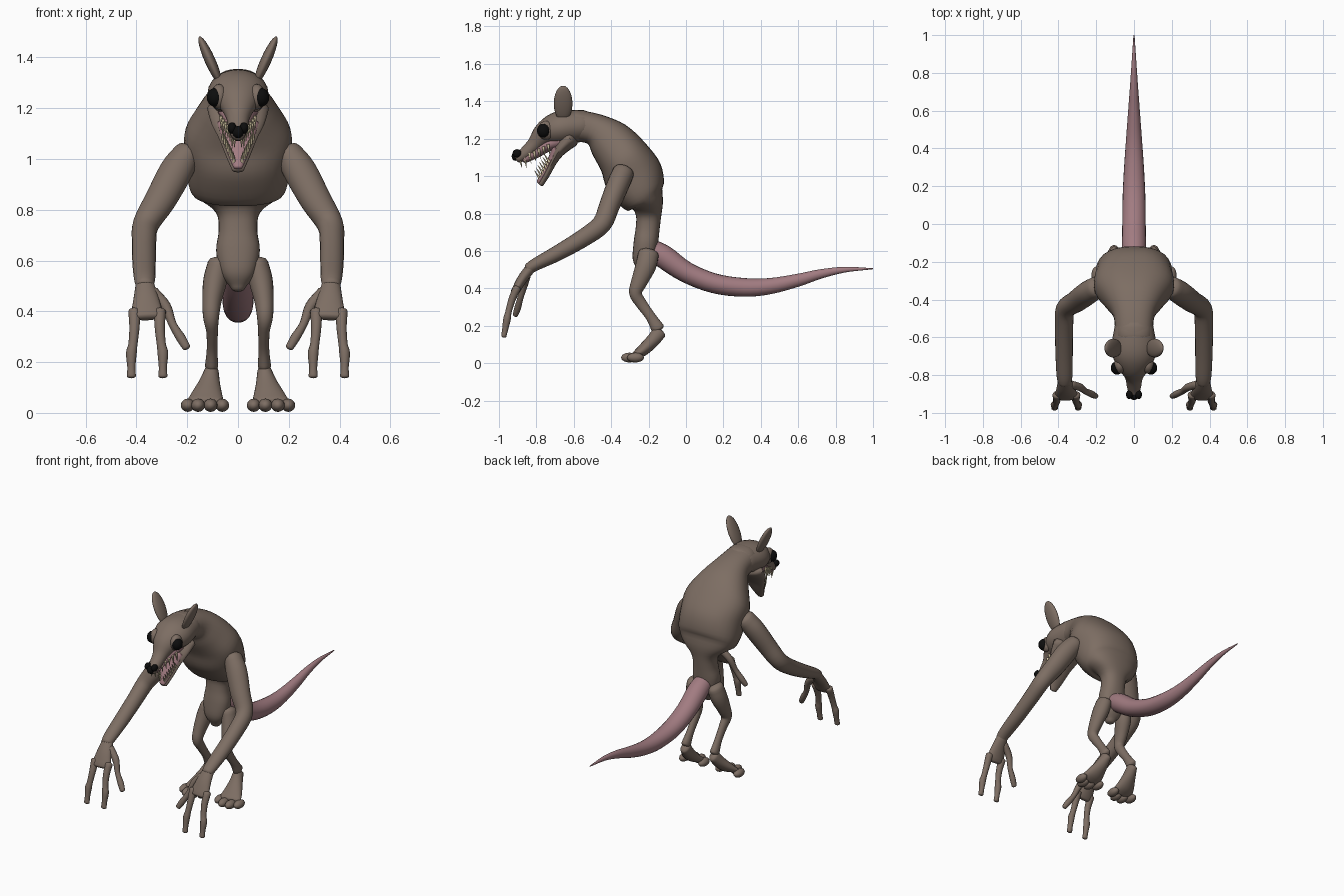
import bpy, bmesh, math
from mathutils import Vector, Matrix


def mat(name, c):
    m = bpy.data.materials.new(name)
    m.diffuse_color = (*c, 1)
    return m


FUR = mat("fur", (0.205, 0.155, 0.125))
PINK = mat("pink_skin", (0.36, 0.2, 0.22))
BLACK = mat("black", (0.004, 0.004, 0.004))
IVORY = mat("ivory", (0.72, 0.62, 0.4))


def spline(p, steps):
    """Catmull-Rom through rows of numbers."""
    p = [Vector(r) for r in p]
    q = [2 * p[0] - p[1]] + p + [2 * p[-1] - p[-2]]
    out = []
    for i in range(1, len(q) - 2):
        a, b, c, d = q[i - 1:i + 3]
        for k in range(steps):
            t = k / steps
            out.append(0.5 * (2 * b + (c - a) * t + (2 * a - 5 * b + 4 * c - d) * t * t
                              + (3 * b - a - 3 * c + d) * t ** 3))
    return out + [p[-1]]


def tube(bm, pts, n=20, steps=4, power=2.0, cap=0.6):
    """Loft through rows of x, y, z, side radius, depth radius; rounded ends."""
    rows = spline(pts, steps)
    cs = [Vector(r[:3]) for r in rows]
    rings = []
    for i, r in enumerate(rows):
        t = (cs[min(i + 1, len(cs) - 1)] - cs[max(i - 1, 0)]).normalized()
        sets = [(0, 1)]
        if i in (0, len(rows) - 1):
            s = -1 if i == 0 else 1
            sets += [(s * math.sin(a), math.cos(a)) for a in (0.5, 1.0, 1.4)]
            if i == 0:
                sets.reverse()
        side = Vector((1, 0, 0)) - t * t.x
        side.normalize()
        up = t.cross(side)
        for off, k in sets:
            c = cs[i] + t * off * cap * min(r[3], r[4])
            ring = []
            for j in range(n):
                a = 2 * math.pi * j / n
                u, v = math.cos(a), math.sin(a)
                u = math.copysign(abs(u) ** (2 / power), u)
                v = math.copysign(abs(v) ** (2 / power), v)
                ring.append(bm.verts.new(c + side * u * r[3] * k + up * v * r[4] * k))
            rings.append(ring)
    for a, b in zip(rings, rings[1:]):
        for j in range(n):
            bm.faces.new((a[j], a[(j + 1) % n], b[(j + 1) % n], b[j]))
    bm.faces.new(rings[0][::-1])
    bm.faces.new(rings[-1])


def ball(bm, c, r, rot=Matrix()):
    m = Matrix.Translation(c) @ rot @ Matrix.Diagonal((*r, 1))
    bmesh.ops.create_uvsphere(bm, u_segments=20, v_segments=12, radius=1, matrix=m)


def spike(bm, a, b, r):
    a, b = Vector(a), Vector(b)
    d = b - a
    m = Matrix.Translation((a + b) / 2) @ d.to_track_quat('Z', 'Y').to_matrix().to_4x4()
    bmesh.ops.create_cone(bm, cap_ends=True, segments=8, radius1=r, radius2=r * 0.1,
                          depth=d.length, matrix=m)


def part(name, material, build, mirror=False):
    bm = bmesh.new()
    build(bm)
    bmesh.ops.recalc_face_normals(bm, faces=bm.faces)
    me = bpy.data.meshes.new(name)
    bm.to_mesh(me)
    bm.free()
    me.materials.append(material)
    ob = bpy.data.objects.new(name, me)
    bpy.context.collection.objects.link(ob)
    if mirror:
        ob.modifiers.new("mirror", 'MIRROR').use_mirror_merge = False
    bpy.ops.object.select_all(action='DESELECT')
    ob.select_set(True)
    bpy.context.view_layer.objects.active = ob
    bpy.ops.object.shade_smooth_by_angle(angle=math.radians(50))


def mid(rows):
    return [(0, *r) for r in rows]


# Pelvis, waist, chest and neck
part("body", FUR, lambda bm: tube(bm, mid([
    (-.23, .495, .03, .03), (-.225, .55, .07, .06), (-.215, .64, .086, .065),
    (-.205, .72, .076, .064), (-.2, .79, .088, .068), (-.207, .85, .16, .088),
    (-.235, .9, .195, .13), (-.28, 1.0, .205, .158), (-.335, 1.1, .21, .14),
    (-.41, 1.19, .155, .12), (-.49, 1.25, .108, .086), (-.6, 1.272, .1, .084)]),
    n=28, power=2.3))

# Skull and snout
part("head", FUR, lambda bm: tube(bm, mid([
    (-.54, 1.27, .102, .083), (-.65, 1.26, .12, .092), (-.71, 1.245, .11, .085),
    (-.76, 1.22, .08, .065), (-.81, 1.168, .048, .042), (-.86, 1.122, .038, .034),
    (-.898, 1.097, .028, .028)]), n=24))

# Lower jaw, gums and tongue
part("lower_jaw", FUR, lambda bm: tube(bm, mid([
    (-.62, 1.2, .122, .05), (-.675, 1.14, .105, .034), (-.71, 1.08, .075, .022),
    (-.745, 1.01, .047, .018), (-.775, .958, .024, .015)])))


def mouth(bm):
    tube(bm, mid([(-.68, 1.19, .08, .05), (-.74, 1.165, .062, .035),
                  (-.8, 1.125, .043, .028), (-.865, 1.09, .028, .022)]))
    tube(bm, mid([(-.69, 1.14, .085, .03), (-.725, 1.08, .062, .018),
                  (-.76, 1.015, .038, .016), (-.787, .968, .018, .012)]))


part("mouth_lining", PINK, mouth)


def teeth(bm):
    for i in range(7):
        t = i / 6
        x, y, z = .014 + .052 * t, -.888 + .15 * t, 1.1 + .07 * t
        spike(bm, (x, y, z), (x, y + .01, z - (.055 if i != 1 else .07)), .0085)
        x, y, z = .015 + .043 * t, -.78 + .05 * t, .985 + .09 * t
        spike(bm, (x, y, z), (x + .004, y - .03, z + .045), .0075)


part("teeth", IVORY, teeth, True)


# Nose
def nose(bm):
    ball(bm, (0, -.912, 1.106), (.022, .02, .024))
    for s in (-1, 1):
        ball(bm, (s * .024, -.903, 1.122), (.018, .024, .022))


part("nose", BLACK, nose)

# Eyes and lids
part("eyes", BLACK, lambda bm: ball(bm, (.09, -.762, 1.243), (.033, .035, .037)), True)
part("eye_lids", FUR, lambda bm: ball(bm, (.074, -.748, 1.245), (.034, .045, .05)), True)

# Ears
part("ears", FUR, lambda bm: ball(bm, (.11, -.657, 1.388), (.021, .05, .104),
                                  Matrix.Rotation(.42, 4, 'Y')), True)


# Arms
part("arms", FUR, lambda bm: tube(bm, [
    (.2, -.335, 1.02, .055, .058), (.245, -.365, .95, .066, .06),
    (.305, -.41, .84, .062, .055), (.362, -.45, .745, .052, .052),
    (.37, -.54, .675, .048, .048), (.37, -.68, .592, .046, .042),
    (.368, -.8, .53, .042, .034), (.367, -.84, .505, .036, .03)]), True)


# Hands with two long fingers and a thumb
def hand(bm):
    tube(bm, [(.367, -.83, .51, .036, .028), (.362, -.875, .45, .05, .027),
              (.358, -.915, .38, .066, .022)])
    for a, b in ((.408, .42), (.308, .296)):
        tube(bm, [(a, -.905, .4, .024, .022), (a, -.932, .335, .02, .019),
                  ((a + b) / 2, -.95, .27, .018, .017), (b, -.957, .235, .021, .02),
                  (b, -.967, .18, .016, .016), (b, -.974, .145, .018, .014)], n=12)
    tube(bm, [(.335, -.85, .475, .024, .022), (.285, -.865, .42, .021, .02),
              (.258, -.885, .35, .016, .016), (.225, -.9, .295, .019, .018),
              (.203, -.912, .258, .016, .014)], n=12)


part("hands", FUR, hand, True)

# Legs
part("legs", FUR, lambda bm: tube(bm, [
    (.075, -.2, .585, .045, .055), (.09, -.215, .52, .047, .055),
    (.103, -.248, .44, .038, .044), (.106, -.27, .375, .031, .034),
    (.102, -.24, .32, .023, .03), (.102, -.19, .25, .021, .027),
    (.104, -.15, .185, .026, .036)]), True)


# Feet with four round toes
def foot(bm):
    tube(bm, [(.104, -.143, .165, .028, .038), (.112, -.18, .118, .042, .036),
              (.122, -.23, .07, .062, .032), (.128, -.27, .042, .075, .022)])
    for x, y in ((.062, -.275), (.108, -.302), (.157, -.302), (.198, -.27)):
        ball(bm, (x, y, .03), (.027, .045, .026))


part("feet", FUR, foot, True)

# Tail
part("tail", PINK, lambda bm: tube(bm, mid([
    (-.2, .62, .055, .05), (-.12, .57, .064, .062), (0, .487, .062, .056),
    (.15, .427, .06, .053), (.31, .405, .052, .05), (.45, .412, .042, .043),
    (.6, .444, .031, .034), (.72, .477, .022, .025), (.85, .5, .013, .015),
    (.998, .505, .003, .003)])))
